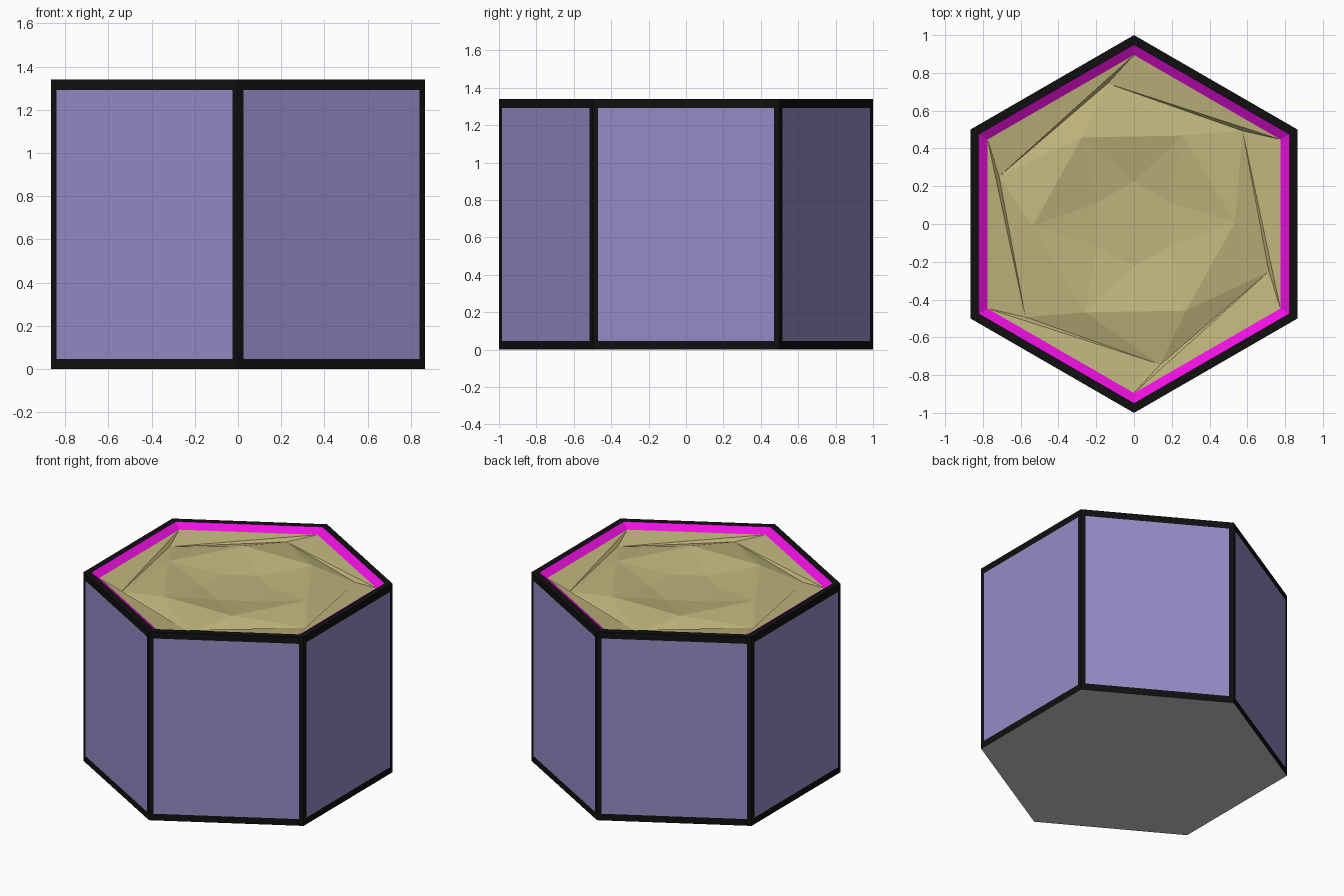
import bpy, bmesh
from math import cos, sin, radians
from mathutils import Vector

if "Cube" in bpy.data.objects:
    bpy.data.objects.remove(bpy.data.objects["Cube"])

H = 1.34


def material(name, rgb):
    m = bpy.data.materials.new(name)
    m.diffuse_color = (*rgb, 1)
    m.use_nodes = True
    m.node_tree.nodes["Principled BSDF"].inputs["Base Color"].default_value = m.diffuse_color
    return m


def ring(r, z, start=30):
    """Six points of a hexagon, turned by a start angle."""
    return [Vector((r * cos(radians(start + 60 * k)), r * sin(radians(start + 60 * k)), z))
            for k in range(6)]


def build(name, faces, mat=None):
    bm = bmesh.new()
    for f in faces:
        bm.faces.new([bm.verts.new(p) for p in f])
    bmesh.ops.remove_doubles(bm, verts=bm.verts[:], dist=1e-4)
    me = bpy.data.meshes.new(name)
    bm.to_mesh(me)
    bm.free()
    if mat:
        me.materials.append(mat)
    ob = bpy.data.objects.new(name, me)
    bpy.context.collection.objects.link(ob)
    return ob


def band(a, b, forward=False):
    """Triangulated band from outer ring a to inner ring b, facing up."""
    out = []
    for k in range(6):
        n = (k + 1) % 6
        if forward:
            out += [(a[k], a[n], b[n]), (a[k], b[n], b[k])]
        else:
            out += [(a[k], a[n], b[k]), (a[n], b[n], b[k])]
    return out


black = material("black", (0.005, 0.005, 0.005))
purple = material("purple", (0.30, 0.26, 0.56))
magenta = material("magenta", (0.85, 0.005, 0.75))
khaki = material("khaki", (0.52, 0.46, 0.20))

# Side walls: black border strips around flush purple panels
low, high = ring(1, 0), ring(1, H)
lip, floor_edge = ring(0.95, H), ring(0.895, 1.305)
borders, panels = [], []
for k in range(6):
    n = (k + 1) % 6
    outer = [low[k], low[n], high[n], high[k]]
    side = (low[n] - low[k]) * 0.03
    up = Vector((0, 0, 0.047))
    inner = [outer[0] + side + up, outer[1] - side + up,
             outer[2] - side - up, outer[3] + side - up]
    panels.append(inner)
    for i in range(4):
        j = (i + 1) % 4
        borders.append((outer[i], outer[j], inner[j], inner[i]))
build("wall_frame", borders + band(high, lip), black)
build("wall_panels", panels, purple)

# Underside and sloping inner rim
build("base", [low[::-1]])
build("inner_rim", band(lip, floor_edge), magenta)

# Faceted top: twisted hexagon rings alternating valley and ridge
valley = ring(0.757, 1.275, 40.6)
ridge = ring(0.535, 1.32, 61)
centre = ring(0.225, 1.27, 90)
build("faceted_top", band(floor_edge, valley, True) + band(valley, ridge)
      + band(ridge, centre) + [centre], khaki)
